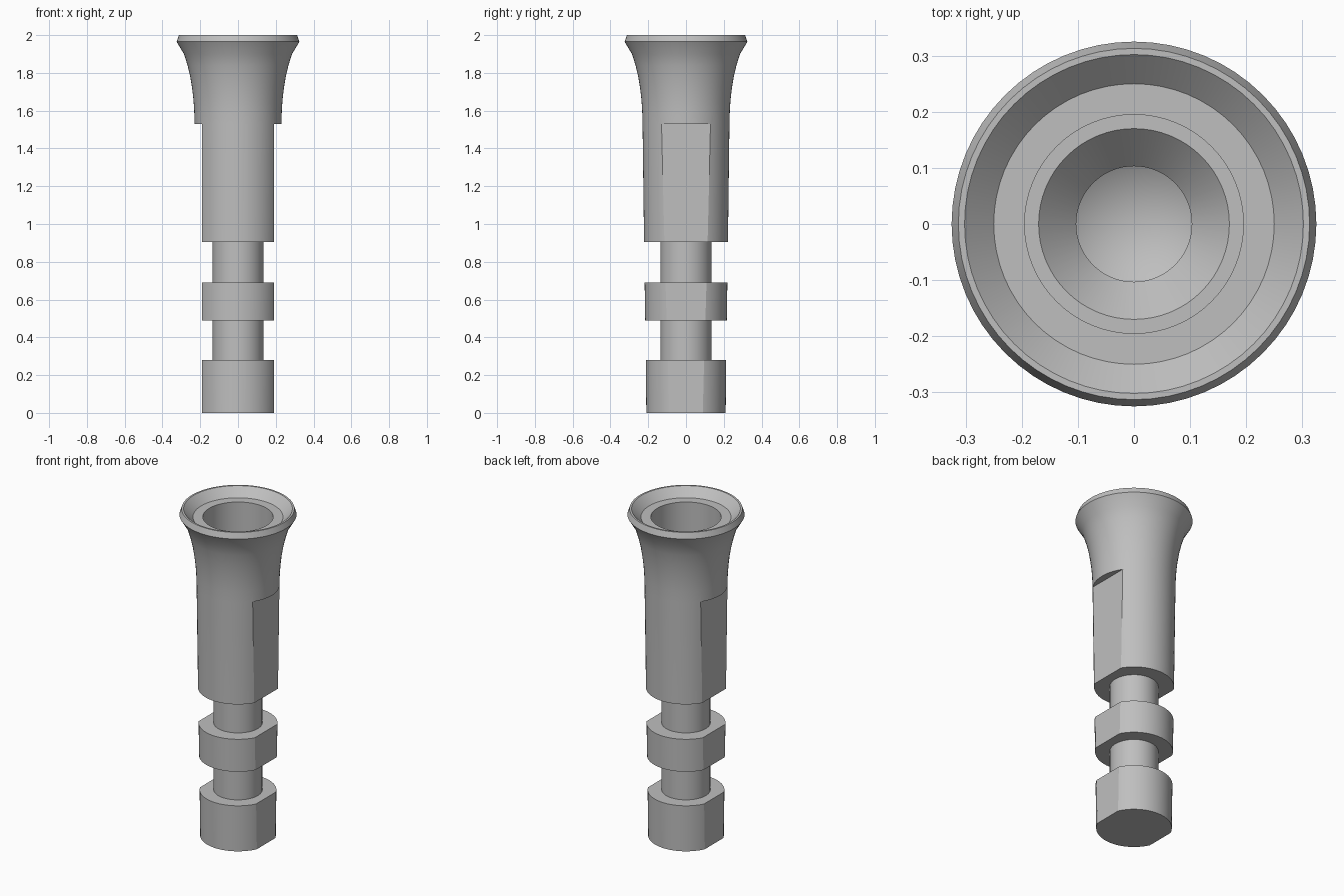
import bpy
import math

cube = bpy.data.objects.get("Cube")
if cube:
    bpy.data.objects.remove(cube, do_unlink=True)

SEGMENTS = 64
FLAT_X = 0.19      # distance of the milled flats from the axis
FLAT_TOP = 1.53    # height where the flats end

grey = bpy.data.materials.new("metal grey")
grey.use_nodes = True
colour = (0.52, 0.52, 0.52, 1)
grey.diffuse_color = colour
grey.node_tree.nodes["Principled BSDF"].inputs["Base Color"].default_value = colour


def lathe(name, profile):
    """Revolve (radius, z) points about z; both ends lie on the axis."""
    verts, rings, faces = [], [], []
    for r, z in profile:
        count = SEGMENTS if r > 0 else 1
        start = len(verts)
        rings.append([start + i % count for i in range(SEGMENTS)])
        for i in range(count):
            a = 2 * math.pi * i / SEGMENTS
            verts.append((r * math.cos(a), r * math.sin(a), z))
    for low, high in zip(rings, rings[1:]):
        for i in range(SEGMENTS):
            j = (i + 1) % SEGMENTS
            quad = [low[i], low[j], high[j], high[i]]
            faces.append(list(dict.fromkeys(quad)))
    mesh = bpy.data.meshes.new(name)
    mesh.from_pydata(verts, [], faces)
    mesh.materials.append(grey)
    obj = bpy.data.objects.new(name, mesh)
    bpy.context.collection.objects.link(obj)
    return obj


# Lower collars and grooves, from the base upwards
outside = [(0, 0), (0.21, 0), (0.213, 0.28), (0.135, 0.28), (0.135, 0.49),
           (0.216, 0.49), (0.219, 0.69), (0.135, 0.69), (0.135, 0.905)]
# Tapered shank and flared head
outside += [(0.222, 0.905), (0.23, 1.53), (0.232, 1.6), (0.236, 1.66),
            (0.243, 1.72), (0.253, 1.78), (0.267, 1.84), (0.286, 1.9),
            (0.325, 1.965), (0.313, 2)]
# Bevelled mouth, ledge, socket, funnel and blind bore
inside = [(0.302, 2), (0.25, 1.95), (0.195, 1.95), (0.195, 1.62),
          (0.17, 1.62), (0.103, 1.55), (0.103, 1.0), (0, 0.94)]
body = lathe("socket_post", outside + inside)

# Flats milled on the left and right sides
for side in (-1, 1):
    bpy.ops.mesh.primitive_cube_add(
        size=1, location=(side * (FLAT_X + 0.25), 0, FLAT_TOP / 2 - 0.1))
    cutter = bpy.context.object
    cutter.name = "flat_cutter"
    cutter.hide_render = True
    cutter.scale = (0.5, 1, FLAT_TOP + 0.2)
    bpy.context.view_layer.update()
    bpy.context.view_layer.objects.active = body
    cut = body.modifiers.new("side flat", 'BOOLEAN')
    cut.operation = 'DIFFERENCE'
    cut.solver = 'EXACT'
    cut.object = cutter
    bpy.ops.object.modifier_apply(modifier=cut.name)
    bpy.data.objects.remove(cutter, do_unlink=True)

# Smooth turned surfaces with crisp machined edges
bpy.ops.object.select_all(action='DESELECT')
body.select_set(True)
bpy.context.view_layer.objects.active = body
bpy.ops.object.shade_smooth_by_angle(angle=math.radians(25))
